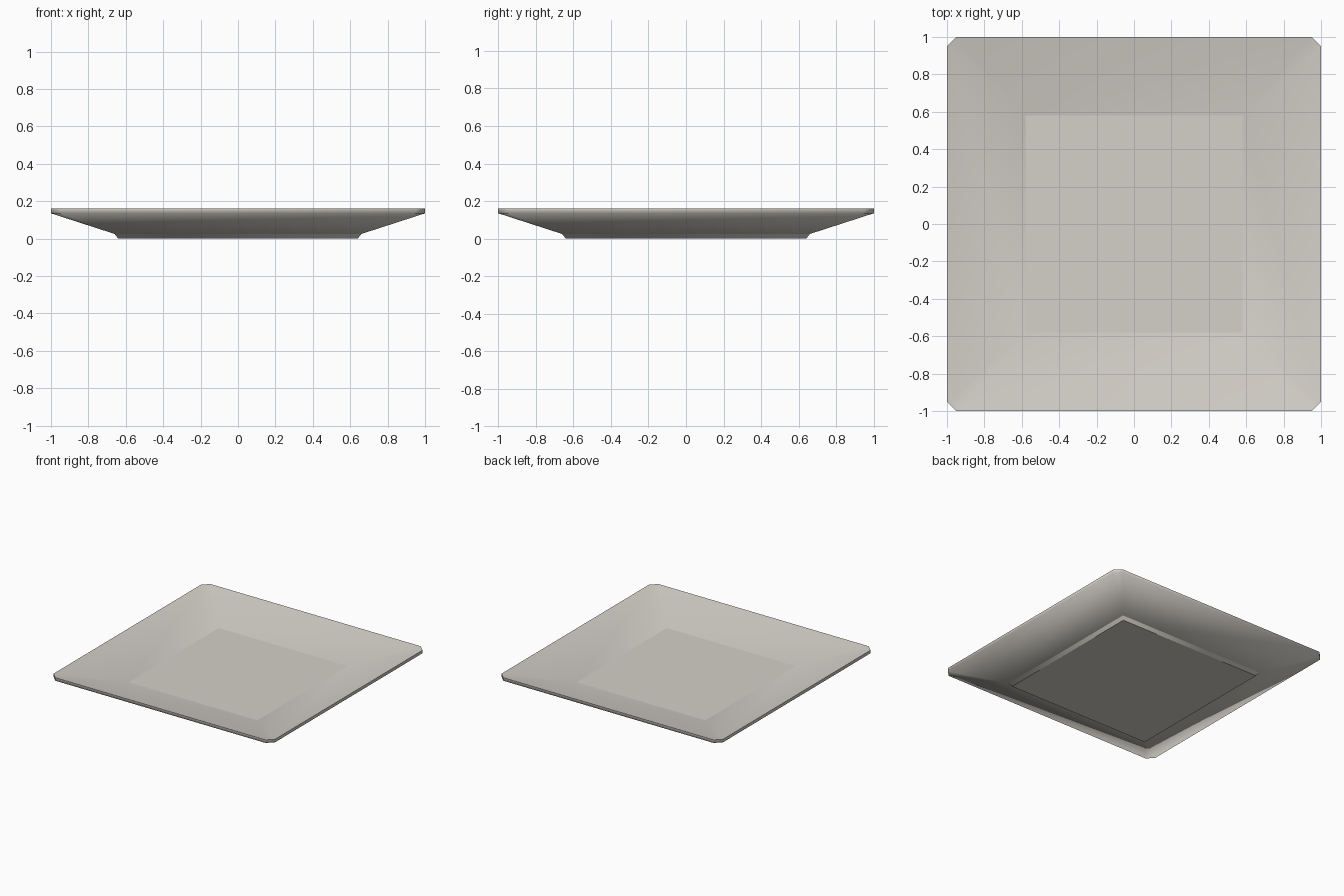
import bpy
import bmesh

cube = bpy.data.objects.get("Cube")
if cube:
    bpy.data.objects.remove(cube, do_unlink=True)

# Glazed ceramic colour
ceramic = bpy.data.materials.new("warm_grey_ceramic")
ceramic.use_nodes = True
colour = (0.66, 0.63, 0.58, 1)
ceramic.diffuse_color = colour
ceramic.node_tree.nodes["Principled BSDF"].inputs["Base Color"].default_value = colour


def ring(bm, half, z, cut):
    """Square ring of eight points whose corners are cut off by the given length."""
    points = []
    for sx, sy in ((1, 1), (-1, 1), (-1, -1), (1, -1)):
        pair = [(sx * half, sy * (half - cut), z), (sx * (half - cut), sy * half, z)]
        points += pair if sx == sy else pair[::-1]
    return [bm.verts.new(p) for p in points]


# Plate section from the underside, over the rim, to the floor: half width, height, corner cut
section = [
    (0.64, 0.0, 0.0),
    (0.66, 0.025, 0.0),
    (1.0, 0.135, 0.05),
    (1.0, 0.16, 0.05),
    (0.58, 0.06, 0.0),
]
sharp_heights = (0.0, 0.025, 0.16, 0.06)

bm = bmesh.new()
rings = [ring(bm, *row) for row in section]
for lower, upper in zip(rings, rings[1:]):
    for i in range(8):
        j = (i + 1) % 8
        bm.faces.new((lower[i], lower[j], upper[j], upper[i]))
bm.faces.new(rings[0][::-1])
bm.faces.new(rings[-1])
bmesh.ops.remove_doubles(bm, verts=bm.verts, dist=0.0001)
bmesh.ops.recalc_face_normals(bm, faces=bm.faces)

# Smooth walls, with crisp edges around the foot, rim and floor
for face in bm.faces:
    face.smooth = True
for edge in bm.edges:
    a, b = (v.co.z for v in edge.verts)
    edge.smooth = not (abs(a - b) < 0.001 and any(abs(a - h) < 0.001 for h in sharp_heights))

mesh = bpy.data.meshes.new("square_plate")
bm.to_mesh(mesh)
bm.free()
mesh.materials.append(ceramic)
plate = bpy.data.objects.new("square_plate", mesh)
bpy.context.collection.objects.link(plate)
